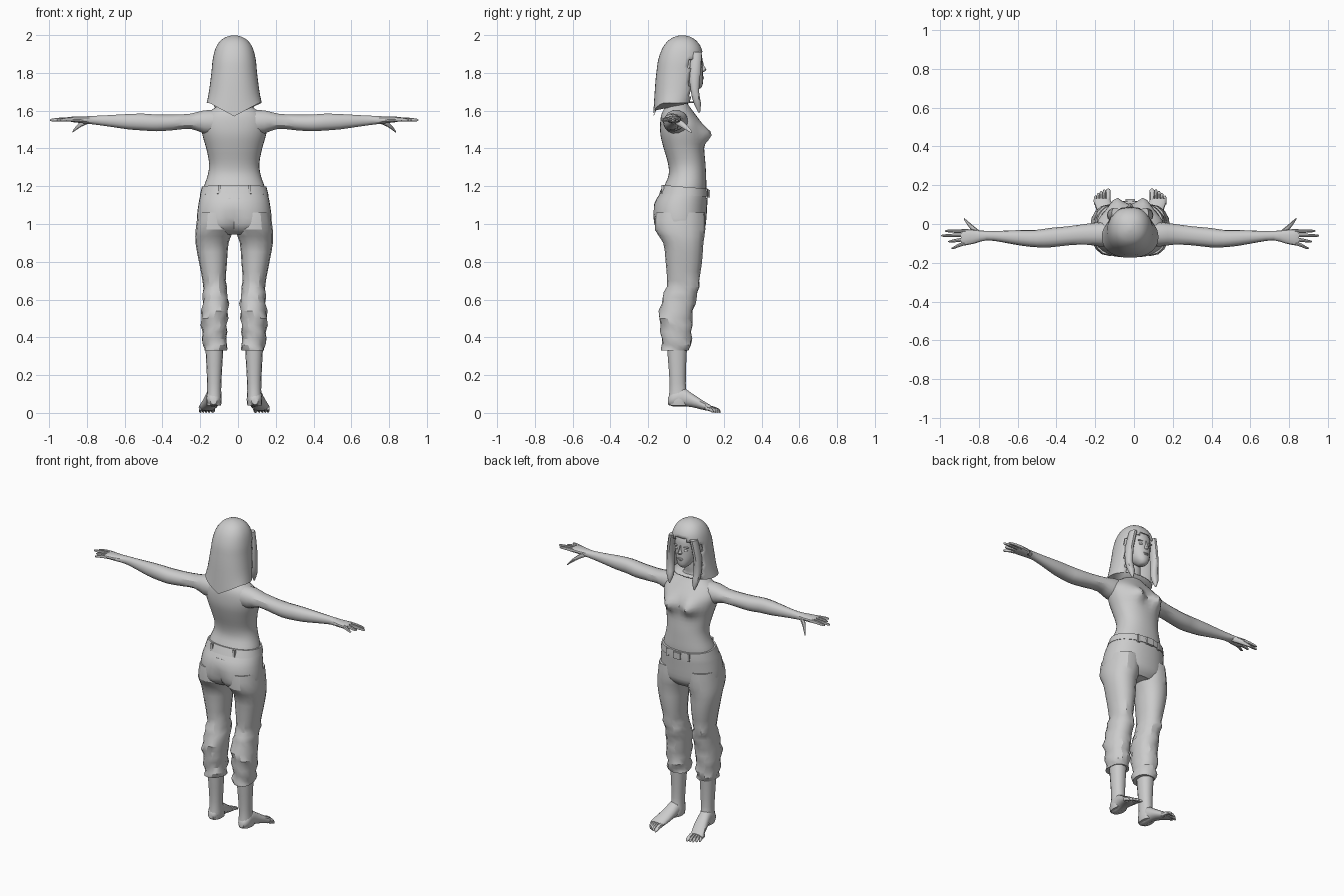
import bpy, bmesh, math
from mathutils import Vector

if "Cube" in bpy.data.objects:
    bpy.data.objects.remove(bpy.data.objects["Cube"], do_unlink=True)

CX = -0.02  # body centre line
GREY = (0.6, 0.6, 0.6, 1.0)
mat = bpy.data.materials.new("plain_grey")
mat.use_nodes = True
mat.diffuse_color = GREY
mat.node_tree.nodes["Principled BSDF"].inputs["Base Color"].default_value = GREY


def finish(name, bm, angle=40):
    bmesh.ops.recalc_face_normals(bm, faces=bm.faces)
    me = bpy.data.meshes.new(name)
    bm.to_mesh(me)
    bm.free()
    me.materials.append(mat)
    ob = bpy.data.objects.new(name, me)
    bpy.context.collection.objects.link(ob)
    bpy.ops.object.select_all(action='DESELECT')
    ob.select_set(True)
    bpy.context.view_layer.objects.active = ob
    bpy.ops.object.shade_smooth_by_angle(angle=math.radians(angle))
    return ob


def spline(rows, steps):
    """Catmull-Rom interpolation between cross-sections."""
    out = []
    for i in range(len(rows) - 1):
        quad = (rows[max(i - 1, 0)], rows[i], rows[i + 1], rows[min(i + 2, len(rows) - 1)])
        for k in range(steps):
            t = k / steps
            out.append([0.5 * (2 * b + (c - a) * t + (2 * a - 5 * b + 4 * c - d) * t * t
                               + (3 * b - a - 3 * c + d) * t ** 3) for a, b, c, d in zip(*quad)])
    return out + [list(rows[-1])]


def loft(name, rows, axis='z', n=16, steps=2, side=1, deform=None, cut=None, caps=True, angle=40):
    """Rows are (position on axis, a0, a1, b0, b1): oval limits on the other two axes."""
    bm = bmesh.new()
    rings = []
    for t, a0, a1, b0, b1 in spline(rows, steps):
        ring = []
        for k in range(n):
            w = 2 * math.pi * k / n
            c, s = (math.copysign(abs(f(w)) ** 0.9, f(w)) for f in (math.cos, math.sin))
            a, b = (a0 + a1 + (a1 - a0) * c) / 2, (b0 + b1 + (b1 - b0) * s) / 2
            p = Vector({'x': (t, a, b), 'y': (a, t, b), 'z': (a, b, t)}[axis])
            if deform:
                p = deform(p)
            ring.append(bm.verts.new((CX + side * p.x, p.y, p.z)))
        rings.append(ring)
    for r, q in zip(rings, rings[1:]):
        for k in range(n):
            bm.faces.new((r[k], r[(k + 1) % n], q[(k + 1) % n], q[k]))
    if caps:
        bm.faces.new(rings[0])
        bm.faces.new(rings[-1])
    if cut:
        gone = [f for f in bm.faces if cut(f.calc_center_median() - Vector((CX, 0, 0)))]
        bmesh.ops.delete(bm, geom=gone, context='FACES')
    return finish(name, bm, angle)


def sym(rows):
    """Rows (z, half width, back, front) centred on the body."""
    return [(z, -h, h, b, f) for z, h, b, f in rows]


def box(name, x, y, z, sx, sy, sz):
    bm = bmesh.new()
    bmesh.ops.create_cube(bm, size=1)
    for v in bm.verts:
        v.co = (CX + x + v.co.x * sx, y + v.co.y * sy, z + v.co.z * sz)
    finish(name, bm)


def blob(name, x, y, z, sx, sy, sz):
    bm = bmesh.new()
    bmesh.ops.create_uvsphere(bm, u_segments=12, v_segments=8, radius=1)
    for v in bm.verts:
        v.co = (CX + x + v.co.x * sx, y + v.co.y * sy, z + v.co.z * sz)
    finish(name, bm)


# Torso and neck, with the bust pushed out of the chest
def bust(p):
    if p.y > 0:
        p.y += 0.048 * math.exp(-((abs(p.x) - 0.072) / 0.042) ** 2 - ((p.z - 1.475) / 0.045) ** 2)
    return p


loft("torso", sym([
    (1.15, .17, -.13, .105), (1.20, .16, -.115, .108), (1.26, .14, -.092, .106),
    (1.32, .133, -.095, .103), (1.40, .148, -.118, .096), (1.47, .168, -.135, .096),
    (1.53, .175, -.137, .083), (1.58, .15, -.13, .05), (1.62, .095, -.11, .02),
    (1.65, .055, -.09, .005), (1.70, .045, -.08, .01), (1.78, .045, -.08, .01)]),
    n=36, steps=3, deform=bust)


# Seat of the trousers, with a soft crease behind
def seat_shape(p):
    p.z -= 0.08 * p.y * max(0, (p.z - 1.0) / 0.19)
    if p.y < 0 and p.z < 1.1:
        p.y += 0.03 * math.exp(-(p.x / 0.03) ** 2) * min(1, (1.1 - p.z) / 0.1)
    return p


loft("trouser_seat", sym([
    (1.19, .168, -.118, .112), (1.15, .180, -.140, .115), (1.10, .190, -.168, .112),
    (1.03, .198, -.176, .108), (.98, .190, -.165, .10), (.945, .13, -.12, .07)]),
    n=32, deform=seat_shape)

# Waistband, buckle, loops and rear pocket slits
loft("waistband", sym([(1.152, .182, -.142, .120), (1.172, .177, -.133, .120),
                       (1.196, .171, -.122, .118)]), n=32, steps=1, deform=seat_shape, angle=30)
box("belt_buckle", 0, .119, 1.160, .05, .018, .042)
for s in (-1, 1):
    box("front_belt_loop", s * .075, .108, 1.160, .016, .014, .048)
    box("rear_belt_loop", s * .08, -.124, 1.184, .014, .014, .044)
box("rear_pocket_slit", 0, -.149, 1.135, .06, .008, .007)


# Folds in the lower trouser legs
def folds(p):
    if p.z < .68:
        p.y += .006 * math.sin(p.z * 62 + p.x * 30)
        p.x += .005 * math.sin(p.z * 75 + p.y * 35)
    return p


for s, word in ((1, "left"), (-1, "right")):
    loft(word + "_trouser_leg", [
        (1.06, .01, .192, -.160, .100), (.97, .006, .204, -.165, .102), (.90, .030, .205, -.120, .092),
        (.80, .038, .187, -.108, .085), (.70, .045, .168, -.100, .070), (.64, .038, .166, -.112, .066),
        (.58, .030, .168, -.133, .047), (.50, .035, .175, -.143, .033), (.43, .040, .170, -.132, .032),
        (.36, .040, .165, -.130, .025), (.33, .042, .160, -.126, .020)],
        n=16, steps=2, side=s, deform=folds, angle=28)
    loft(word + "_shin", [
        (.40, .055, .155, -.105, .01), (.30, .060, .150, -.098, .004), (.20, .066, .145, -.090, 0),
        (.12, .069, .143, -.088, .002), (.07, .066, .148, -.094, .02), (.04, .07, .146, -.09, .02)],
        n=14, side=s)

    # Foot along y, then five toes
    loft(word + "_foot", [
        (-.096, .092, .126, .045, .080), (-.07, .072, .146, .034, .115), (-.02, .072, .148, .034, .135),
        (.03, .077, .160, .030, .105), (.08, .086, .176, .018, .072), (.115, .098, .188, .011, .050),
        (.132, .104, .186, .012, .040)], axis='y', n=14, side=s)
    for i, (x, tip, r) in enumerate(((.113, .182, .012), (.133, .178, .008), (.149, .170, .008),
                                     (.164, .160, .008), (.179, .146, .008))):
        loft(word + "_toe_%d" % (i + 1), [
            (.10, x - r, x + r, .014, .042), ((.10 + tip) / 2, x - r, x + r, .010, .036),
            (tip - .008, x - r, x + r, .002, .022), (tip, x - r / 3, x + r / 3, .0, .010)],
            axis='y', n=8, side=s)

    # Arm along x, from inside the shoulder to the knuckles
    loft(word + "_arm", [
        (.08, -.115, .015, 1.47, 1.605), (.16, -.115, .010, 1.478, 1.603), (.23, -.106, 0, 1.503, 1.585),
        (.32, -.110, -.012, 1.496, 1.580), (.41, -.120, -.020, 1.490, 1.580), (.48, -.120, -.030, 1.494, 1.585),
        (.56, -.112, -.031, 1.500, 1.583), (.66, -.094, -.035, 1.515, 1.577), (.74, -.084, -.036, 1.526, 1.573),
        (.80, -.100, -.030, 1.533, 1.570), (.85, -.110, -.026, 1.538, 1.570), (.872, -.108, -.03, 1.543, 1.565)],
        axis='x', n=14, side=s, angle=30)
    for i, (y0, tip, y1) in enumerate(((-.037, .955, -.036), (-.058, .975, -.060),
                                       (-.079, .938, -.090), (-.098, .922, -.124))):
        m, ym = (.85 + tip) / 2, (y0 + y1) / 2
        loft(word + "_finger_%d" % (i + 1), [
            (.85, y0 - .010, y0 + .010, 1.542, 1.566), (m, ym - .009, ym + .009, 1.544, 1.564),
            (tip - .01, y1 - .006, y1 + .006, 1.543, 1.558), (tip, y1 - .002, y1 + .002, 1.548, 1.553)],
            axis='x', n=8, side=s)
    loft(word + "_thumb", [
        (.775, -.070, -.036, 1.530, 1.562), (.81, -.042, -.008, 1.515, 1.545),
        (.84, -.004, .018, 1.495, 1.515), (.857, .024, .032, 1.482, 1.490)], axis='x', n=8, side=s)

    # Hair lock framing the face
    loft(word + "_hair_lock", [
        (1.91, .055, .095, .03, .085), (1.80, .074, .116, .015, .078), (1.70, .074, .120, .025, .070),
        (1.64, .070, .112, .040, .080), (1.59, .086, .092, .065, .075)], n=10, side=s)

    # Eye and brow
    blob(word + "_eye", s * .031, .077, 1.835, .015, .008, .007)
    blob(word + "_brow", s * .033, .077, 1.856, .021, .008, .004)

# Head and face
loft("head", sym([
    (1.712, .016, .030, .066), (1.728, .034, .0, .085), (1.76, .056, -.06, .090), (1.80, .068, -.09, .089),
    (1.85, .074, -.10, .087), (1.90, .073, -.10, .083), (1.95, .055, -.08, .055)]), n=24)
loft("nose", sym([(1.862, .005, .06, .090), (1.835, .007, .06, .097), (1.817, .014, .06, .108),
                  (1.806, .011, .06, .096)]), n=8)
blob("upper_lip", 0, .087, 1.778, .020, .008, .005)
blob("lower_lip", 0, .086, 1.769, .016, .008, .005)


# Long hair, open round the face, with a pointed hem behind
def hem(p):
    k = max(0, min(1, (1.76 - p.z) / .12))
    p.z -= .07 * k * max(0, 1 - abs(p.x) / .13) * (p.y < -.06)
    return p


hair = loft("hair", sym([
    (1.64, .146, -.174, .04), (1.70, .134, -.168, .06), (1.80, .121, -.157, .078),
    (1.87, .114, -.147, .090), (1.93, .099, -.125, .082), (1.97, .073, -.095, .055),
    (1.991, .040, -.060, .022), (1.999, .008, -.03, -.01)]), n=36, steps=3, deform=hem,
    cut=lambda c: c.z < 1.7 and abs(c.z - 1.64) < 1e-4
    or c.y > .02 and c.z < 1.925 - .55 * abs(c.x))
shell = hair.modifiers.new("thickness", 'SOLIDIFY')
shell.thickness = .008
shell.offset = -1
